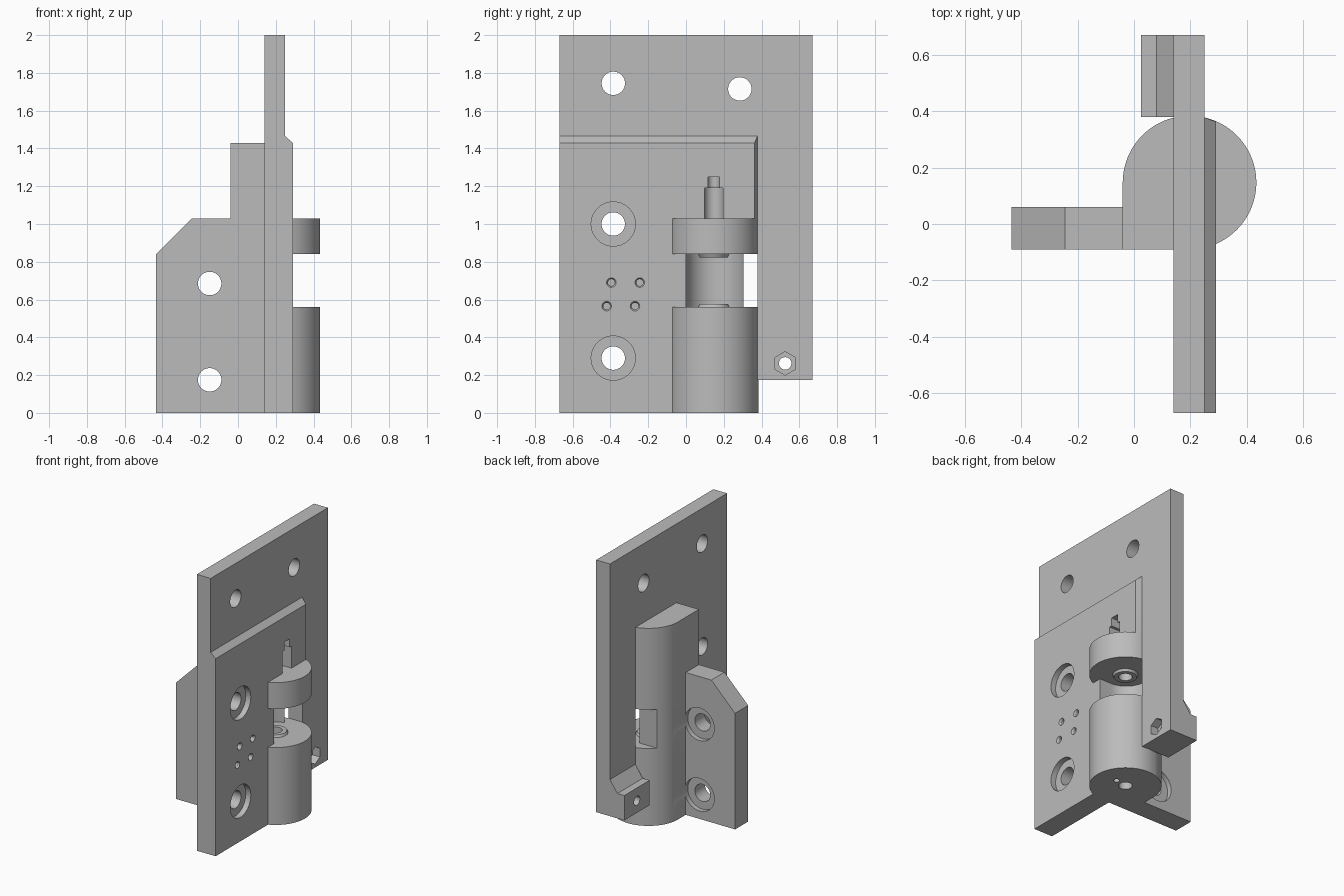
import bpy
import bmesh
import math

if "Cube" in bpy.data.objects:
    bpy.data.objects.remove(bpy.data.objects["Cube"], do_unlink=True)

grey = bpy.data.materials.new("plain grey")
grey.use_nodes = True
grey.diffuse_color = (0.5, 0.5, 0.5, 1)
bsdf = next(n for n in grey.node_tree.nodes if n.type == "BSDF_PRINCIPLED")
bsdf.inputs["Base Color"].default_value = (0.5, 0.5, 0.5, 1)

# Axis of the round barrel
CX, CY, R = 0.197, 0.147, 0.237


def prism(name, pts, axis, lo, hi, taper=1.0):
    """Extrude a closed 2D profile along an axis; taper scales the far end."""
    place = {"x": lambda u, v, w: (w, u, v),
             "y": lambda u, v, w: (u, w, v),
             "z": lambda u, v, w: (u, v, w)}[axis]
    n = len(pts)
    cu = sum(p[0] for p in pts) / n
    cv = sum(p[1] for p in pts) / n
    bm = bmesh.new()
    a = [bm.verts.new(place(u, v, lo)) for u, v in pts]
    b = [bm.verts.new(place(cu + (u - cu) * taper, cv + (v - cv) * taper, hi)) for u, v in pts]
    bm.faces.new(a)
    bm.faces.new(b)
    for i in range(n):
        j = (i + 1) % n
        bm.faces.new((a[i], a[j], b[j], b[i]))
    bmesh.ops.recalc_face_normals(bm, faces=bm.faces)
    mesh = bpy.data.meshes.new(name)
    bm.to_mesh(mesh)
    bm.free()
    mesh.materials.append(grey)
    obj = bpy.data.objects.new(name, mesh)
    bpy.context.collection.objects.link(obj)
    return obj


def arc(u, v, r, start=0, end=360, n=64):
    steps = n if end - start >= 360 else n + 1
    angles = [math.radians(start + (end - start) * i / n) for i in range(steps)]
    return [(u + r * math.cos(t), v + r * math.sin(t)) for t in angles]


def rect(u0, u1, v0, v1):
    return [(u0, v0), (u1, v0), (u1, v1), (u0, v1)]


def combine(tool, operation):
    """Apply a boolean to the body and discard the tool."""
    mod = body.modifiers.new("join", "BOOLEAN")
    mod.operation = operation
    mod.solver = "EXACT"
    mod.object = tool
    bpy.context.view_layer.update()
    graph = bpy.context.evaluated_depsgraph_get()
    mesh = bpy.data.meshes.new_from_object(body.evaluated_get(graph))
    body.modifiers.clear()
    body.data = mesh
    bpy.data.objects.remove(tool, do_unlink=True)


def add(*args):
    combine(prism("addition", *args), "UNION")


def cut(*args):
    combine(prism("cutter", *args), "DIFFERENCE")


# Mounting plate with its lower step
body = prism("hinge_bracket", [(-0.67, 0), (0.378, 0), (0.378, 0.175), (0.67, 0.175),
                               (0.67, 2), (-0.67, 2)], "x", 0.14, 0.25)

# Raised pad on the plate, chamfered along its top
add([(0.2, -0.67), (0.29, -0.67), (0.29, 0.363), (0.25, 0.378), (0.2, 0.378)], "z", 0, 1.465)
cut([(0.25, 1.465), (0.33, 1.395), (0.33, 1.5), (0.25, 1.5)], "y", -0.8, 0.5)

# Rear column with one rounded corner
add(arc(CX, CY, R, 90, 180, 24) + [(CX - R, CY - R), (CX, CY - R)], "z", 0, 1.43)

# Side fin with sloped corner
add([(-0.435, 0), (0.05, 0), (0.05, 1.03), (-0.245, 1.03), (-0.435, 0.84)],
    "y", CY - R, 0.06)

# Barrel halves
for z0, z1 in ((0, 0.56), (0.84, 1.03)):
    add(arc(CX, CY, R, n=96), "z", z0, z1)

# Small tab behind the plate
add([(0.2, 0.175), (0.025, 0.175), (0.025, 0.355), (0.08, 0.355), (0.14, 0.44), (0.2, 0.44)],
    "y", 0.38, 0.67)

# Chamber between the barrel halves, open at the front and one side
cut(arc(CX, 0.155, 0.155, 90, 270, 32) + [(0.5, 0), (0.5, 0.31)], "z", 0.56, 0.84)
cut(rect(-0.2, 0.5, 0.305, 0.378), "z", 0.56, 0.84)

# Bearing flanges facing each other across the chamber
add(arc(CX, CY, 0.088), "z", 0.55, 0.577, 0.85)
add(arc(CX, CY, 0.088), "z", 0.85, 0.823, 0.85)

# Shaft bore and the stepped slot above the barrel
cut(arc(CX, CY, 0.045), "z", -0.1, 1.0)
for r, z0, z1 in ((0.05, 1.03, 1.19), (0.03, 1.15, 1.25)):
    cut(arc(CX, CY, r, 90, 270, 24) + [(0.5, CY - r), (0.5, CY + r)], "z", z0, z1)
cut(arc(0.285, 0.162, 0.02, n=24), "z", -0.1, 0.15)

# Plate screw holes, the lower pair counterbored
for y, z, sunk in ((-0.385, 1.745, False), (0.285, 1.715, False),
                   (-0.385, 1.0, True), (-0.385, 0.29, True)):
    cut(arc(y, z, 0.062, n=48), "x", 0, 0.4)
    if sunk:
        cut(arc(y, z, 0.117), "x", 0.25, 0.4)

# Four small countersunk pilot holes
for y, z in ((-0.395, 0.69), (-0.245, 0.69), (-0.42, 0.565), (-0.27, 0.565)):
    cut(arc(y, z, 0.026, n=24), "x", 0.291, 0.278, 0.7)
    cut(arc(y, z, 0.018, n=24), "x", 0.19, 0.35)

# Fin screw holes with counterbores that graze the column
for z in (0.175, 0.685):
    cut(arc(-0.15, z, 0.062, n=48), "y", -0.3, 0.3)
    cut(arc(-0.15, z, 0.118), "y", 0.025, 0.4)

# Hexagonal nut pocket and its screw hole
cut(arc(0.525, 0.262, 0.062, 30, 390, 6), "x", 0.19, 0.4)
cut(arc(0.525, 0.262, 0.033, n=32), "x", -0.1, 0.4)

# Smooth the round walls, keep the edges crisp
bpy.ops.object.select_all(action="DESELECT")
body.select_set(True)
bpy.context.view_layer.objects.active = body
bpy.ops.object.shade_smooth_by_angle(angle=math.radians(25))
